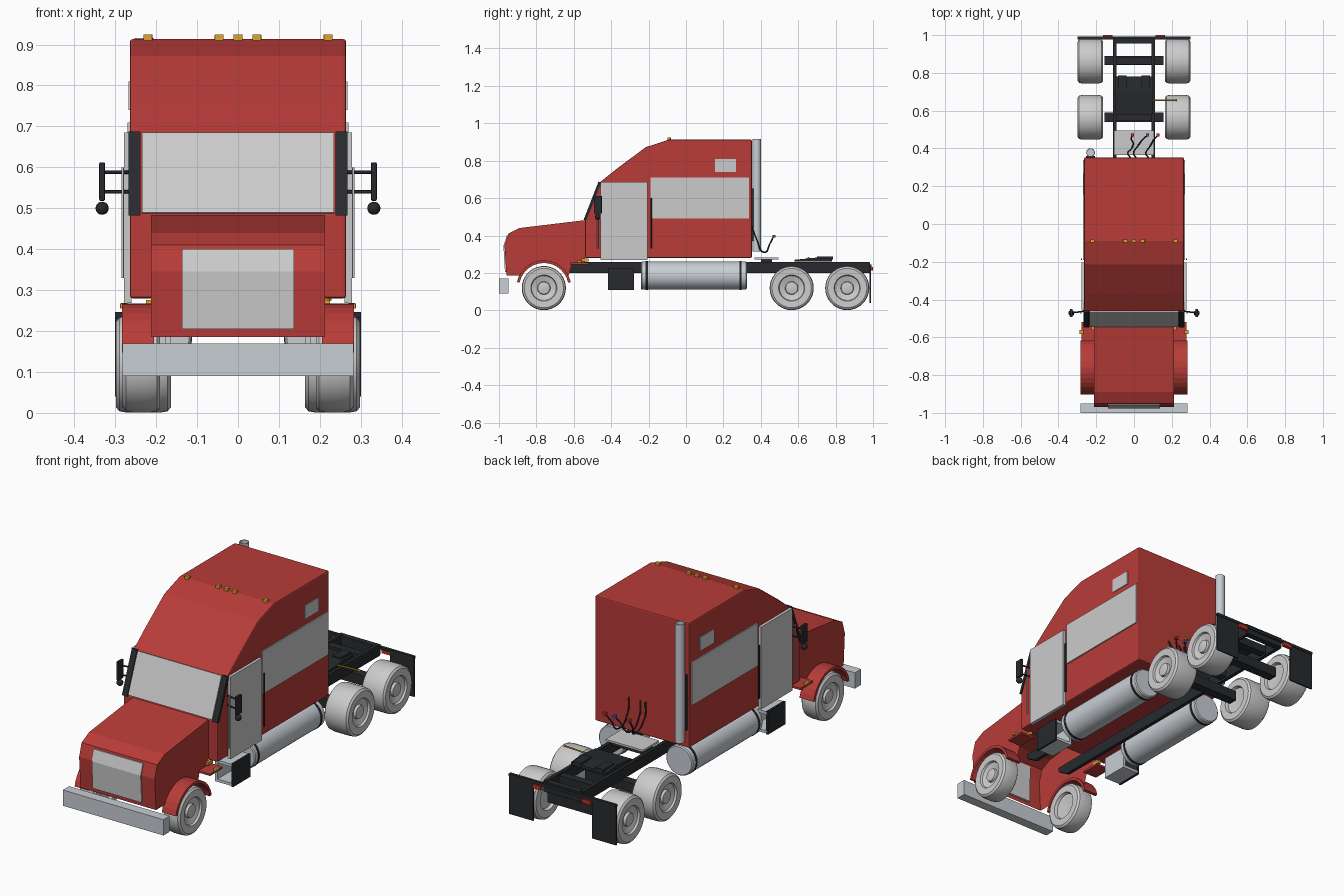
import bpy, bmesh, math
from mathutils import Vector

if "Cube" in bpy.data.objects:
    bpy.data.objects.remove(bpy.data.objects["Cube"])

def mat(name, c):
    m = bpy.data.materials.new(name)
    m.diffuse_color = (*c, 1)
    m.use_nodes = True
    m.node_tree.nodes["Principled BSDF"].inputs["Base Color"].default_value = m.diffuse_color
    return m
RED = mat("red paint", (0.48, 0.045, 0.04))
DARK = mat("dark metal", (0.02, 0.023, 0.027))
STEEL = mat("bright steel", (0.58, 0.62, 0.66))
AMBER = mat("amber", (0.75, 0.36, 0.03))
LAMP = mat("tail red", (0.5, 0.03, 0.02))
BLUE = mat("blue", (0.03, 0.15, 0.5))

def finish(name, bm, m=None, bevel=0, smooth=False):
    bmesh.ops.recalc_face_normals(bm, faces=bm.faces)
    me = bpy.data.meshes.new(name)
    bm.to_mesh(me)
    bm.free()
    o = bpy.data.objects.new(name, me)
    bpy.context.collection.objects.link(o)
    if m:
        me.materials.append(m)
    if bevel:
        b = o.modifiers.new("bevel", 'BEVEL')
        b.width, b.segments, b.limit_method = bevel, 2, 'ANGLE'
        b.angle_limit = math.radians(50)
    if smooth:
        bpy.ops.object.select_all(action='DESELECT')
        bpy.context.view_layer.objects.active = o
        o.select_set(True)
        bpy.ops.object.shade_smooth_by_angle(angle=math.radians(35))
    return o

def box(name, x, y, z, m=None, bevel=0):
    bm = bmesh.new()
    bmesh.ops.create_cube(bm, size=1)
    for v in bm.verts:
        v.co = [(a[0] + a[1]) / 2 + c * (a[1] - a[0]) for a, c in zip((x, y, z), v.co)]
    return finish(name, bm, m, bevel)

def prism(name, pts, x0, x1, m=None, bevel=0, open_edges=(), smooth=False):
    """Extrude a (y, z) profile from x0 to x1; listed edges are left open."""
    bm = bmesh.new()
    a = [bm.verts.new((x0, *p)) for p in pts]
    b = [bm.verts.new((x1, *p)) for p in pts]
    bm.faces.new(a)
    bm.faces.new(b)
    n = len(pts)
    for i in range(n):
        if i not in open_edges:
            j = (i + 1) % n
            bm.faces.new((a[i], a[j], b[j], b[i]))
    return finish(name, bm, m, bevel, smooth)

def lathe(name, prof, origin, axis='X', sx=1, m=None, n=36):
    """Spin (radius, along) pairs about an axis through origin."""
    bm = bmesh.new()
    rings = []
    for r, h in prof:
        ring = []
        for i in range(n):
            t = 2 * math.pi * i / n
            c, s = r * math.cos(t), r * math.sin(t)
            p = {'X': (h * sx, c, s), 'Y': (c, h, s), 'Z': (c, s, h)}[axis]
            ring.append(bm.verts.new(Vector(p) + Vector(origin)))
        rings.append(ring)
    for a, b in zip(rings, rings[1:]):
        for i in range(n):
            bm.faces.new((a[i], a[(i + 1) % n], b[(i + 1) % n], b[i]))
    bm.faces.new(rings[0])
    bm.faces.new(rings[-1])
    return finish(name, bm, m, 0, True)

def tube(name, pts, r, m=None):
    cu = bpy.data.curves.new(name, 'CURVE')
    cu.dimensions, cu.bevel_depth, cu.bevel_resolution = '3D', r, 2
    cu.use_fill_caps = True
    s = cu.splines.new('BEZIER')
    s.bezier_points.add(len(pts) - 1)
    for bp, p in zip(s.bezier_points, pts):
        bp.co = p
        bp.handle_left_type = bp.handle_right_type = 'AUTO'
    s.resolution_u = 6
    o = bpy.data.objects.new(name, cu)
    bpy.context.collection.objects.link(o)
    if m:
        cu.materials.append(m)
    bpy.ops.object.select_all(action='DESELECT')
    bpy.context.view_layer.objects.active = o
    o.select_set(True)
    bpy.ops.object.convert(target='MESH')

def arc(cy, cz, r, a0, a1, n):
    return [(cy + r * math.cos(math.radians(a0 + (a1 - a0) * i / n)),
             cz + r * math.sin(math.radians(a0 + (a1 - a0) * i / n))) for i in range(n + 1)]

# Cab with sleeper
prism("cab_body", [(-0.54, 0.28), (-0.54, 0.482), (-0.46, 0.685), (-0.37, 0.757), (-0.215, 0.872),
                   (-0.09, 0.913), (0.352, 0.913), (0.352, 0.28)], -0.264, 0.264, RED, 0.006)

# Hood, open below with wheel arch cutouts
hood = [(-0.54, 0.482), (-0.89, 0.44), (-0.95, 0.41), (-0.97, 0.345), (-0.96, 0.185)]
arch = arc(-0.76, 0.12, 0.138, 152, 22, 10)
hood += arch + [(-0.61, 0.245), (-0.54, 0.255)]
prism("hood", hood, -0.212, 0.212, RED, 0, range(4, len(hood)))
prism("grille", [(-0.976, 0.345), (-0.958, 0.40), (-0.948, 0.40), (-0.95, 0.205), (-0.968, 0.205)], -0.137, 0.137)
box("bumper", (-0.282, 0.282), (-1.0, -0.95), (0.09, 0.17), STEEL)

# Windshield
prism("windshield", [(-0.545, 0.49), (-0.468, 0.685), (-0.46, 0.682), (-0.537, 0.487)], -0.235, 0.235)

# Frame crossings, fifth wheel, deck plate
for i, y in enumerate((0.565, 0.865)):
    box(f"axle_beam_{i}", (-0.155, 0.155), (y - 0.024, y + 0.024), (0.10, 0.15), DARK)
    box(f"frame_crossmember_{i}", (-0.1, 0.1), (y - 0.02, y + 0.02), (0.21, 0.25), DARK)
box("rear_crossmember", (-0.11, 0.11), (0.955, 0.985), (0.205, 0.255), DARK)
box("flap_hanger", (-0.30, 0.30), (0.978, 0.992), (0.232, 0.246), DARK)
prism("coupling_plate", [(0.58, 0.262), (0.58, 0.27), (0.70, 0.282), (0.78, 0.275), (0.78, 0.262)], -0.1, 0.1, DARK)
box("deck_plate", (-0.105, 0.105), (0.365, 0.495), (0.272, 0.282))
box("deck_support", (-0.095, 0.095), (0.40, 0.46), (0.24, 0.272), DARK)
tube("release_handle", [(0.09, 0.655, 0.272), (0.22, 0.655, 0.278)], 0.004, AMBER)
lathe("release_knob", [(0.003, -0.006), (0.007, 0), (0.003, 0.006)], (0.222, 0.655, 0.278), m=AMBER, n=10)

# Exhaust stack and shield
lathe("exhaust_stack", [(0.023, 0.315), (0.023, 0.916), (0.019, 0.916), (0.019, 0.88)],
      (-0.23, 0.378, 0), 'Z', m=STEEL, n=24)
box("exhaust_bracket", (-0.254, -0.206), (0.35, 0.361), (0.37, 0.65), DARK)

# Air and power lines behind the cab
for i, (x, dx, m) in enumerate(((-0.02, 0.01, LAMP), (0.01, 0.06, BLUE), (0.075, 0.05, LAMP))):
    tube(f"air_line_{i}", [(x, 0.352, 0.45), (x - 0.012, 0.378, 0.38), (x + 0.015, 0.42, 0.31),
                           (x + dx * 0.6, 0.448, 0.355), (x + dx, 0.468, 0.395)], 0.004, DARK)
    box(f"line_coupler_{i}", (x + dx - 0.007, x + dx + 0.009), (0.462, 0.478), (0.39, 0.404), m)

# Roof marker lamps
for i, x in enumerate((-0.22, -0.046, 0, 0.046, 0.22)):
    box(f"roof_lamp_{i}", (x - 0.011, x + 0.011), (-0.099, -0.081), (0.908, 0.925), AMBER, 0.002)

# Everything that occurs on both sides
for sx, side in ((-1, "left"), (1, "right")):
    def sbox(name, x, *a):
        box(f"{name}_{side}", sorted((sx * x[0], sx * x[1])), *a)

    # Wheels
    def wheel(name, y, x0, x1):
        lathe(f"{name}_{side}",
              [(0.02, x0 + 0.02), (0.065, x0 + 0.015), (0.07, x0), (0.105, x0), (0.115, x0 + 0.008),
               (0.118, x0 + 0.025), (0.118, x1 - 0.025), (0.115, x1 - 0.008), (0.105, x1), (0.07, x1 - 0.002),
               (0.066, x1 - 0.012), (0.035, x1 - 0.022), (0.032, x1 - 0.01), (0.01, x1 - 0.006)],
              (0, y, 0.119), sx=sx)
    wheel("front_wheel", -0.76, 0.19, 0.282)
    wheel("rear_wheel_a", 0.565, 0.164, 0.298)
    wheel("rear_wheel_b", 0.862, 0.164, 0.298)

    # Fender
    prism(f"fender_{side}", arc(-0.76, 0.12, 0.147, 12, 168, 14) + arc(-0.76, 0.12, 0.133, 168, 12, 14),
          sx * 0.205, sx * 0.284, RED)
    sbox("cowl_step", (0.2, 0.278), (-0.62, -0.52), (0.245, 0.255), RED)
    sbox("turn_lamp", (0.268, 0.288), (-0.582, -0.56), (0.255, 0.268), AMBER, 0.002)
    sbox("side_lamp", (0.21, 0.225), (-0.56, -0.52), (0.26, 0.276), AMBER)

    # Windshield pillar
    prism(f"pillar_{side}", [(-0.548, 0.482), (-0.468, 0.688), (-0.452, 0.685), (-0.532, 0.482)],
          sx * 0.238, sx * 0.268, DARK)

    # Door, sleeper panels, grab rail
    sbox("door", (0.26, 0.278), (-0.457, -0.205), (0.268, 0.685))
    sbox("sleeper_panel", (0.26, 0.270), (-0.19, 0.338), (0.492, 0.71))
    sbox("sleeper_window", (0.26, 0.268), (0.155, 0.268), (0.74, 0.81))
    tube(f"grab_rail_{side}", [(sx * 0.278, -0.187, 0.33), (sx * 0.278, -0.187, 0.6)], 0.004, DARK)
    tube(f"door_handle_rail_{side}", [(sx * 0.282, -0.472, 0.33), (sx * 0.282, -0.472, 0.6)], 0.003)

    # Mirror
    for i, z in enumerate((0.54, 0.588)):
        tube(f"mirror_arm_{i}_{side}", [(sx * 0.262, -0.462, z), (sx * 0.33, -0.47, z)], 0.004, DARK)
    sbox("mirror", (0.325, 0.339), (-0.492, -0.45), (0.518, 0.612), DARK, 0.003)
    bm = bmesh.new()
    bmesh.ops.create_uvsphere(bm, u_segments=16, v_segments=10, radius=0.016)
    bmesh.ops.translate(bm, verts=bm.verts, vec=(sx * 0.332, -0.472, 0.5))
    finish(f"spot_mirror_{side}", bm, DARK, 0, True)

    # Chassis rail
    prism(f"frame_rail_{side}", [(-0.68, 0.235), (-0.62, 0.2), (0.98, 0.2), (0.98, 0.258), (-0.68, 0.258)],
          sx * 0.092, sx * 0.11, DARK)

    # Fuel tank with straps
    lathe(f"fuel_tank_{side}", [(0.07, -0.24), (0.075, -0.235), (0.075, 0.32), (0.07, 0.325)],
          (sx * 0.189, 0, 0.186), 'Y', m=STEEL)
    for i, y in enumerate((-0.21, 0.292)):
        lathe(f"tank_strap_{i}_{side}", [(0.077, y - 0.006), (0.077, y + 0.006)],
              (sx * 0.189, 0, 0.186), 'Y', m=DARK)

    # Entry step
    sbox("step_panel", (0.255, 0.265), (-0.418, -0.278), (0.108, 0.225), DARK)
    for i, z in enumerate((0.112, 0.208)):
        sbox(f"step_tread_{i}", (0.17, 0.257), (-0.418, -0.278), (z, z + 0.014), STEEL)
    sbox("step_back", (0.165, 0.178), (-0.418, -0.278), (0.112, 0.222), STEEL)

    # Mud flap, tail lamp and coupling pads
    sbox("mud_flap", (0.165, 0.3), (0.982, 0.989), (0.04, 0.235), DARK)
    sbox("tail_lamp", (0.115, 0.165), (0.985, 1.0), (0.212, 0.232), LAMP)
    sbox("coupling_pad", (0.04, 0.085), (0.7, 0.785), (0.272, 0.288), DARK)
